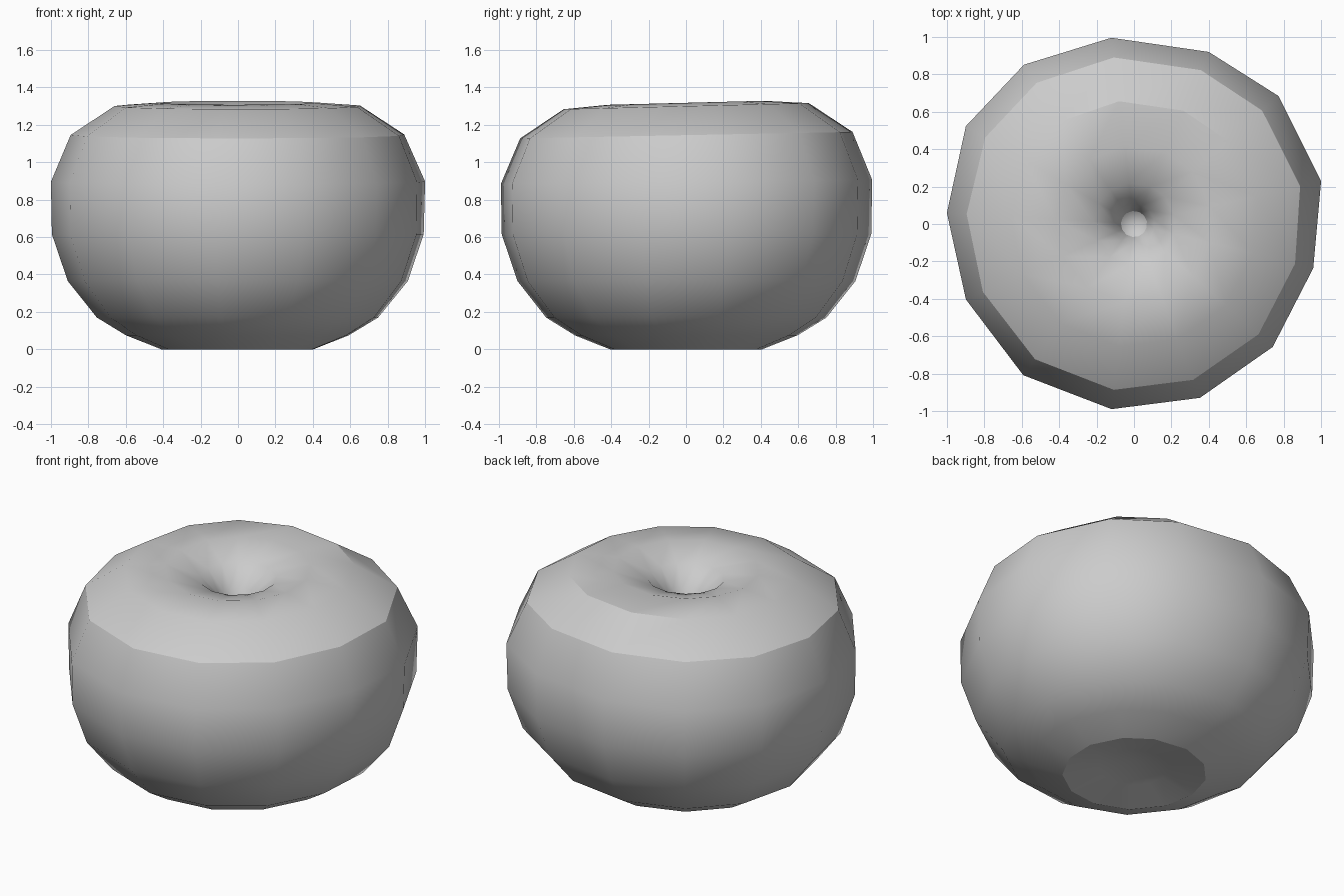
import bpy, bmesh, math

if "Cube" in bpy.data.objects:
    bpy.data.objects.remove(bpy.data.objects["Cube"])

SIDES = 13
# profile from bottom dimple to top hollow: (radius, height, share of body bulge)
profile = [(0.2, 0.04, 0), (0.41, 0.0, 0.3), (0.6, 0.075, 0.5), (0.755, 0.17, 0.7),
           (0.91, 0.365, 0.9), (0.995, 0.615, 0.9), (1.0, 0.895, 1.0), (0.895, 1.145, 0.7),
           (0.66, 1.3, 0.5), (0.42, 1.318, 0), (0.22, 1.26, 0), (0.11, 1.15, 0), (0.07, 1.05, 0)]
# slight irregularity of each side, and its small turn in degrees
bulge = [1.026, 1.032, 1.003, 1.003, 1.035, 1.04, 1.002, 0.985, 1.002, 0.997, 0.994, 0.991, 0.987]
turn = [-1, 0, -2.7, 0, 0, -2.5, -3.4, -3.5, -1.6, 0, 0, 0, 0]

bm = bmesh.new()
rings = []
for r, z, w in profile:
    ring = []
    for k in range(SIDES):
        a = math.radians((k + 0.5) * 360 / SIDES + turn[k])
        rr = r * (1 + (bulge[k] - 1) * w)
        x, y = rr * math.cos(a), rr * math.sin(a)
        # the back shoulder sits a little higher
        lift = 0.025 * y * max(0, (z - 0.6) / 0.7)
        ring.append(bm.verts.new((x, y, z + lift)))
    rings.append(ring)

# skin between rings, then close both poles
for lo, hi in zip(rings, rings[1:]):
    for k in range(SIDES):
        n = (k + 1) % SIDES
        bm.faces.new((lo[k], lo[n], hi[n], hi[k]))
for ring, z in ((rings[0], 0.08), (rings[-1], 1.0)):
    pole = bm.verts.new((0, 0, z))
    for k in range(SIDES):
        bm.faces.new((ring[k], ring[(k + 1) % SIDES], pole))
bmesh.ops.recalc_face_normals(bm, faces=bm.faces)

# fruit body
mesh = bpy.data.meshes.new("fruit_body")
bm.to_mesh(mesh)
bm.free()
fruit = bpy.data.objects.new("fruit_body", mesh)
bpy.context.collection.objects.link(fruit)
bpy.context.view_layer.objects.active = fruit
fruit.select_set(True)
bpy.ops.object.shade_smooth_by_angle(angle=math.radians(30))
